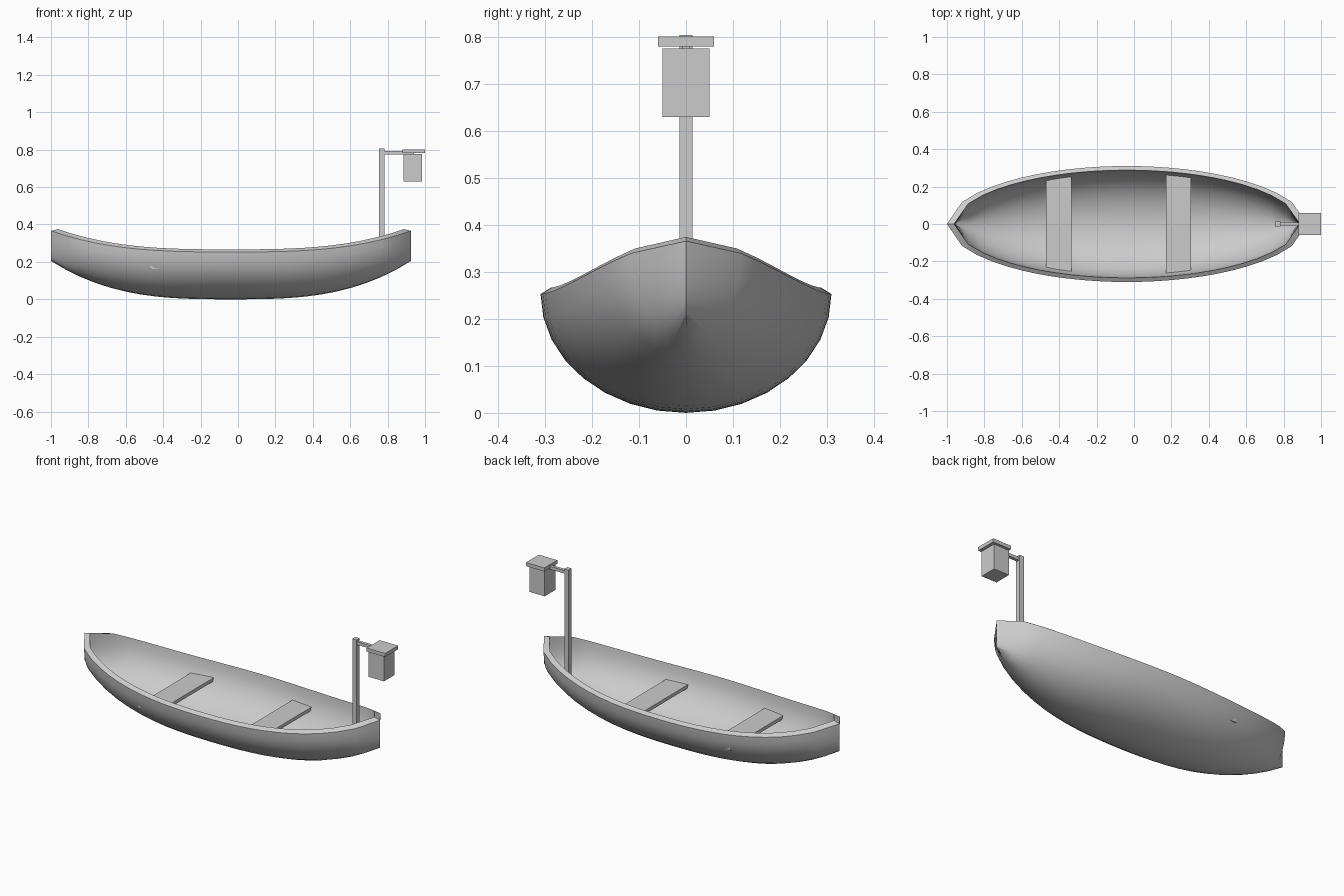
import bpy, bmesh, math

if "Cube" in bpy.data.objects:
    bpy.data.objects.remove(bpy.data.objects["Cube"])

CX = -0.0375   # middle of the hull along x
NX, NT = 24, 16


def box(name, x0, x1, y, z0, z1):
    bpy.ops.mesh.primitive_cube_add(size=1, location=((x0 + x1) / 2, 0, (z0 + z1) / 2))
    o = bpy.context.object
    o.name = name
    o.scale = (x1 - x0, 2 * y, z1 - z0)
    bpy.ops.object.transform_apply(location=False, rotation=False, scale=True)
    return o


def skin(bm, half_len, half_w, keel, keel_rise, sheer, sheer_rise, flip):
    """Lofted half-ellipse sections, pointed at both ends; returns the rows."""
    rows = []
    for i in range(NX + 1):
        u = -1 + 2 * i / NX
        w = half_w * max(0, 1 - u * u) ** 0.53
        k = keel + keel_rise * abs(u) ** 3
        s = sheer + sheer_rise * abs(u) ** 3
        row = []
        for j in range(NT + 1):
            t = math.pi * (j / NT - 0.5)
            row.append(bm.verts.new((CX + half_len * u, w * math.sin(t),
                                     k + (s - k) * (1 - math.cos(t)))))
        rows.append(row)
    for a, b in zip(rows, rows[1:]):
        for j in range(NT):
            f = [a[j], b[j], b[j + 1], a[j + 1]]
            bm.faces.new(f if flip else f[::-1])
    return rows


# hull: outer and inner skin joined by a sloping rim
bm = bmesh.new()
outer = skin(bm, 0.9625, 0.31, 0.0, 0.205, 0.253, 0.113, False)
inner = skin(bm, 0.925, 0.288, 0.02, 0.19, 0.267, 0.108, True)
for i in range(NX):
    for j in (0, NT):
        bm.faces.new((outer[i][j], outer[i + 1][j], inner[i + 1][j], inner[i][j]))
bmesh.ops.remove_doubles(bm, verts=bm.verts, dist=0.0005)
bmesh.ops.recalc_face_normals(bm, faces=bm.faces)
me = bpy.data.meshes.new("hull")
bm.to_mesh(me)
bm.free()
hull = bpy.data.objects.new("hull", me)
bpy.context.collection.objects.link(hull)
bpy.context.view_layer.objects.active = hull
hull.select_set(True)
bpy.ops.object.shade_smooth_by_angle(angle=math.radians(35))

# seats
box("seat_rear", -0.47, -0.335, 0.258, 0.163, 0.183)
box("seat_front", 0.17, 0.305, 0.265, 0.163, 0.183)

# lantern post, arm, body and roof
box("lantern_post", 0.754, 0.782, 0.014, 0.15, 0.805)
box("lantern_arm", 0.77, 0.94, 0.009, 0.775, 0.793)
box("lantern_body", 0.885, 0.985, 0.05, 0.63, 0.777)
box("lantern_roof", 0.88, 1.0, 0.06, 0.781, 0.802)
